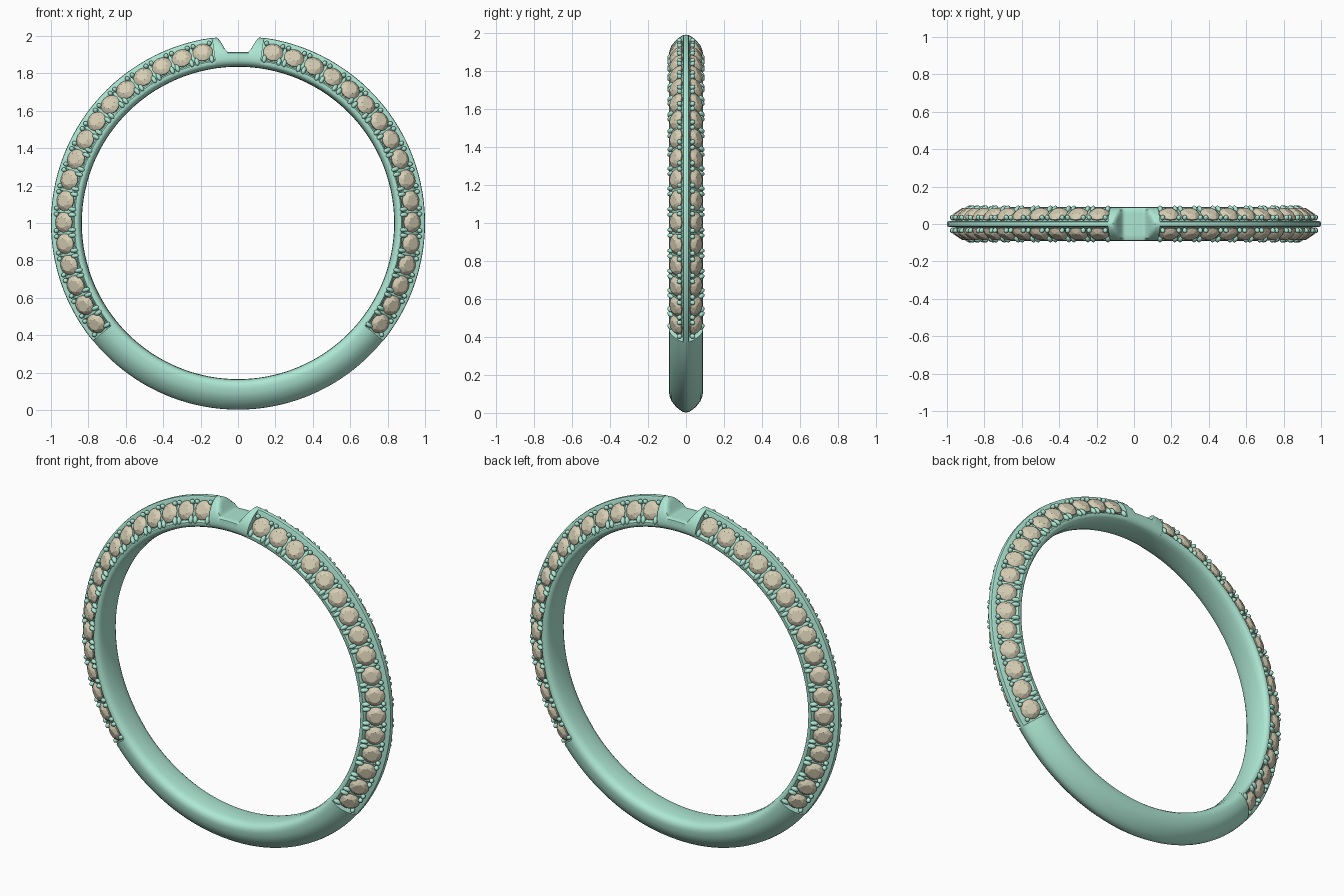
import bpy, bmesh
from math import radians, degrees, sin, cos, pi, atan2
from mathutils import Matrix, Vector

if "Cube" in bpy.data.objects:
    bpy.data.objects.remove(bpy.data.objects["Cube"])

CENTRE = Vector((0, 0, 1))
A_TOP, A_LOW = 82.0, -39.0            # angular limits of the stone channel
FIRST, STEP, COUNT = 78.3, -7.1, 17   # stone spacing, degrees


def material(name, col):
    m = bpy.data.materials.new(name)
    m.diffuse_color = (*col, 1)
    m.use_nodes = True
    m.node_tree.nodes["Principled BSDF"].inputs["Base Color"].default_value = m.diffuse_color
    return m


METAL = material("metal", (0.42, 0.80, 0.65))
STONE = material("stone", (0.68, 0.62, 0.46))


def finish(bm, name, mat, angle=None):
    bmesh.ops.recalc_face_normals(bm, faces=bm.faces[:])
    me = bpy.data.meshes.new(name)
    bm.to_mesh(me)
    bm.free()
    ob = bpy.data.objects.new(name, me)
    me.materials.append(mat)
    bpy.context.collection.objects.link(ob)
    if angle:
        bpy.ops.object.select_all(action='DESELECT')
        ob.select_set(True)
        bpy.context.view_layer.objects.active = ob
        bpy.ops.object.shade_smooth_by_angle(angle=radians(angle))
    return ob


def frame(deg, y, r, ny, nr):
    """Local z along the (ny, nr) normal, local x along the band."""
    a = radians(deg)
    er, t = Vector((cos(a), 0, sin(a))), Vector((-sin(a), 0, cos(a)))
    n = (Vector((0, ny, 0)) + er * nr).normalized()
    u = n.cross(t)
    p = CENTRE + er * r + Vector((0, y, 0))
    return Matrix(((t.x, u.x, n.x, p.x), (t.y, u.y, n.y, p.y),
                   (t.z, u.z, n.z, p.z), (0, 0, 0, 1)))


# Band: half cross-sections as (y, radius), plain and channelled
plain = [(0, .835), (.045, .837), (.07, .843), (.083, .853), (.09, .87), (.09, .885),
         (.087, .91), (.076, .938), (.055, .965), (.035, .983), (.016, .995), (0, .998)]
channel = [(0, .835), (.045, .837), (.07, .843), (.083, .851), (.089, .862), (.088, .874),
           (.08, .881), (.066, .882), (.017, .955), (.017, .988), (.012, .998), (0, 1.0)]


def ring_profile(half):
    return half + [(-y, r) for y, r in half[-2:0:-1]]


def notch_cap(deg):
    """Greatest radius allowed near the dip at the top."""
    d = abs(deg - 90)
    if d > 8:
        return 2
    t = min(max((d - 3.2) / 3.6, 0), 1)
    return .915 + .085 * t * t * (3 - 2 * t) - .00008 * d


def band():
    stations = []
    n = 40
    for i in range(n + 1):              # right channel
        stations.append((A_LOW + (A_TOP - A_LOW) * i / n, channel))
    m = 32
    for i in range(m + 1):              # top with notch
        stations.append((A_TOP + (180 - 2 * A_TOP) * i / m, plain))
    for i in range(n + 1):              # left channel
        stations.append((180 - A_TOP + (A_TOP - A_LOW) * i / n, channel))
    for i in range(n + 1):              # plain bottom
        stations.append((180 - A_LOW + (180 + 2 * A_LOW) * i / n, plain))
    bm = bmesh.new()
    loops = []
    for deg, half in stations:
        a, cap = radians(deg), notch_cap(deg)
        loops.append([bm.verts.new((min(r, cap) * cos(a), y, 1 + min(r, cap) * sin(a)))
                      for y, r in ring_profile(half)])
    for k, la in enumerate(loops):
        lb = loops[(k + 1) % len(loops)]
        for j in range(len(la)):
            q = (j + 1) % len(la)
            bm.faces.new((la[j], la[q], lb[q], lb[j]))
    bmesh.ops.remove_doubles(bm, verts=bm.verts[:], dist=1e-5)
    finish(bm, "band", METAL, 40)


# Round cut stone: table, crown, girdle and pavilion
def add_stone(bm, mat):
    def loop(r, z, n, off):
        return [bm.verts.new(mat @ Vector((r * cos(2 * pi * (i + off) / n),
                                           r * sin(2 * pi * (i + off) / n), z)))
                for i in range(n)]
    table = loop(.031, .021, 8, 0)
    star = loop(.043, .013, 8, .5)
    gird = loop(.054, .002, 16, 0)
    low = loop(.054, -.003, 16, 0)
    tip = bm.verts.new(mat @ Vector((0, 0, -.04)))
    bm.faces.new(table)
    for i in range(8):
        j, g = (i + 1) % 8, 2 * i
        bm.faces.new((table[i], star[i], table[j]))
        bm.faces.new((table[i], star[i - 1], gird[g], star[i]))
        bm.faces.new((star[i], gird[g], gird[g + 1]))
        bm.faces.new((star[i], gird[g + 1], gird[(g + 2) % 16]))
    for i in range(16):
        j = (i + 1) % 16
        bm.faces.new((gird[i], low[i], low[j], gird[j]))
        bm.faces.new((low[i], tip, low[j]))


def add_bead(bm, mat, sx, sy, sz):
    bmesh.ops.create_uvsphere(bm, u_segments=10, v_segments=7, radius=1,
                              matrix=mat @ Matrix.Diagonal((sx, sy, sz, 1)))


band()
stones, beads, claws = bmesh.new(), bmesh.new(), bmesh.new()
for s in (-1, 1):
    for flip in (False, True):
        def ang(d):
            return 180 - d if flip else d
        for i in range(COUNT):
            add_stone(stones, frame(ang(FIRST + STEP * i), s * .052, .931, s * .83, .55))
        # Paired beads by the spine and paired claws by the inner rail
        for i in range(COUNT + 1):
            mid = FIRST + STEP * (i - .5)
            for o in (-.95, .95):
                d = mid + o
                if d > A_TOP - .3 or d < A_LOW + .3:
                    continue
                add_bead(beads, frame(ang(d), s * .034, .972, s * .83, .55), .013, .013, .015)
                add_bead(claws, frame(ang(d), s * .081, .889, s * .83, .55), .0125, .024, .014)
            # Cross bar between neighbouring stones
            if 0 < i < COUNT:
                add_bead(claws, frame(ang(mid), s * .05, .928, s * .83, .55), .012, .05, .006)
finish(stones, "stones", STONE)
finish(beads, "outer_beads", METAL, 60)
finish(claws, "inner_claws", METAL, 60)
